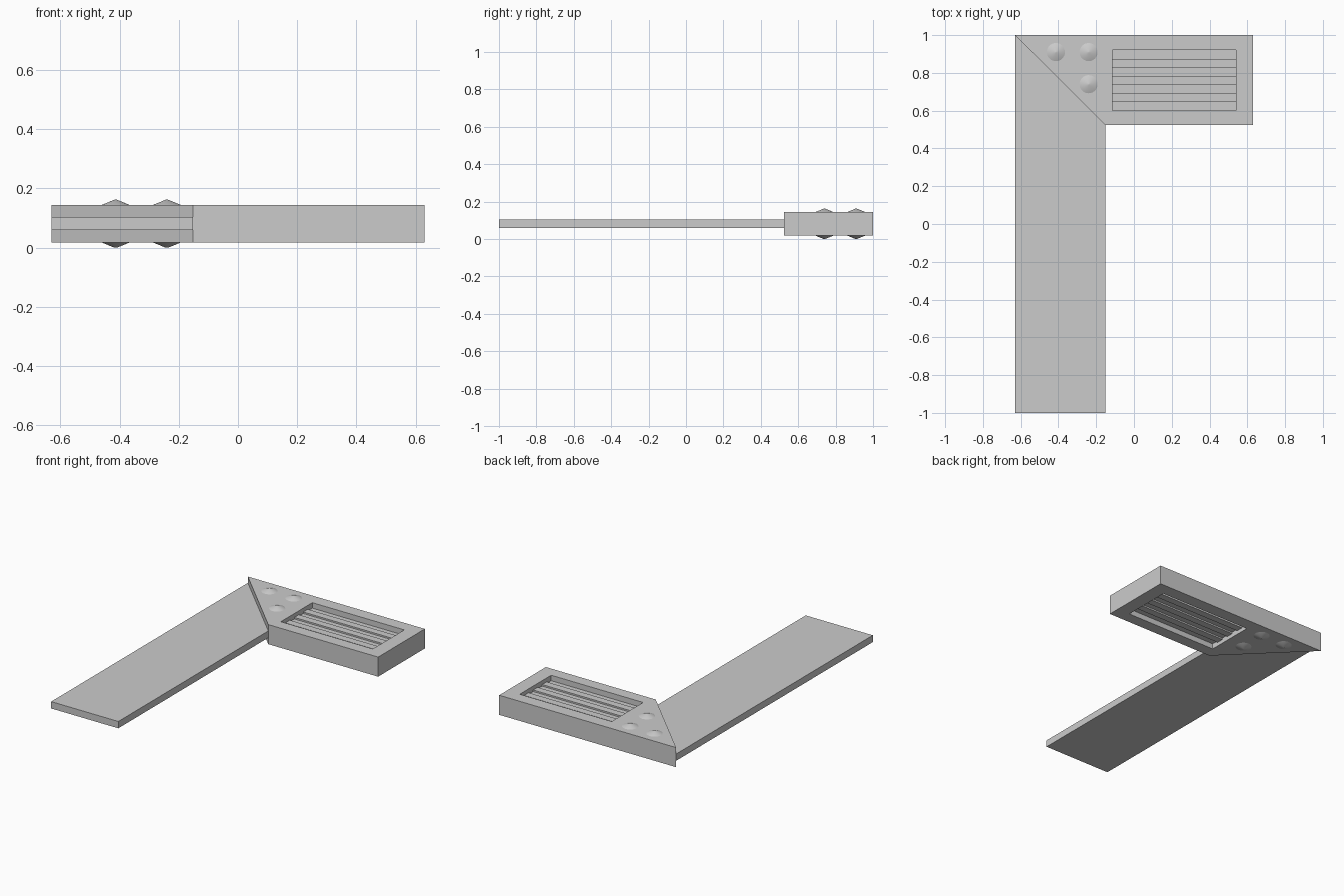
import bpy, bmesh
from mathutils import Matrix

if "Cube" in bpy.data.objects:
    bpy.data.objects.remove(bpy.data.objects["Cube"], do_unlink=True)

MID = 0.081          # height of the mid plane
HANDLE = 0.063       # half thickness of the handle
BLADE = 0.022        # half thickness of the blade
FLOOR = 0.028        # pocket floor, measured from the mid plane

grey = bpy.data.materials.new("plain grey")
grey.use_nodes = True
grey.diffuse_color = (0.6, 0.6, 0.6, 1)
grey.node_tree.nodes["Principled BSDF"].inputs["Base Color"].default_value = grey.diffuse_color


def make_object(name, bm):
    bmesh.ops.recalc_face_normals(bm, faces=bm.faces)
    mesh = bpy.data.meshes.new(name)
    bm.to_mesh(mesh)
    bm.free()
    mesh.materials.append(grey)
    obj = bpy.data.objects.new(name, mesh)
    bpy.context.collection.objects.link(obj)
    return obj


def prism(name, outline, low, high):
    """Extrude a flat outline between two heights."""
    bm = bmesh.new()
    base = bm.faces.new([bm.verts.new((x, y, low)) for x, y in outline])
    top = bmesh.ops.extrude_face_region(bm, geom=[base])["geom"]
    verts = [v for v in top if isinstance(v, bmesh.types.BMVert)]
    bmesh.ops.translate(bm, verts=verts, vec=(0, 0, high - low))
    return make_object(name, bm)


def rectangle(x0, x1, y0, y1):
    return [(x0, y0), (x1, y0), (x1, y1), (x0, y1)]


# Blade, ending on the mitre line
prism("blade", [(-0.63, -1), (-0.152, -1), (-0.152, 0.525), (-0.63, 1)],
      MID - BLADE, MID + BLADE)

# Handle with a mitred end
handle = prism("handle", [(-0.63, 1), (-0.152, 0.525), (0.63, 0.525), (0.63, 1)],
               MID - HANDLE, MID + HANDLE)

X0, X1, Y0, Y1 = -0.115, 0.54, 0.6, 0.92
band = (Y1 - Y0) / 7

for side, label in ((1, "top"), (-1, "bottom")):
    # Rectangular pocket
    near, far = sorted((MID + side * FLOOR, MID + side * 0.1))
    cutter = prism(label + "_pocket_cutter", rectangle(X0, X1, Y0, Y1), near, far)
    cutter.hide_render = True
    cutter.hide_set(True)
    cut = handle.modifiers.new(label + " pocket", "BOOLEAN")
    cut.operation = "DIFFERENCE"
    cut.solver = "EXACT"
    cut.object = cutter

    # Grip ribs on the pocket floor
    for i in range(3):
        y = Y0 + band * (2 * i + 1)
        low, high = sorted((MID + side * (FLOOR - 0.005), MID + side * (FLOOR + 0.01)))
        prism(f"{label}_grip_rib_{i + 1}", rectangle(X0, X1, y, y + band), low, high)

    # Low conical rivets
    for i, (x, y) in enumerate([(-0.413, 0.91), (-0.24, 0.91), (-0.24, 0.74)]):
        bm = bmesh.new()
        bmesh.ops.create_cone(bm, cap_ends=False, segments=32, radius1=0.048,
                              radius2=0.004, depth=0.018)
        rim = [e for e in bm.edges if e.is_boundary and e.verts[0].co.z > 0]
        bmesh.ops.contextual_create(bm, geom=rim)
        for face in bm.faces:
            face.smooth = True
        rivet = make_object(f"{label}_rivet_{i + 1}", bm)
        flip = Matrix.Rotation(0 if side > 0 else 3.14159, 4, "X")
        rivet.matrix_world = Matrix.Translation((x, y, MID + side * 0.072)) @ flip

# Bake the pockets into the handle and remove the cutters
bpy.context.view_layer.update()
result = bpy.data.meshes.new_from_object(
    handle.evaluated_get(bpy.context.evaluated_depsgraph_get()))
cutters = [m.object for m in handle.modifiers]
handle.modifiers.clear()
handle.data = result
for cutter in cutters:
    bpy.data.objects.remove(cutter, do_unlink=True)
